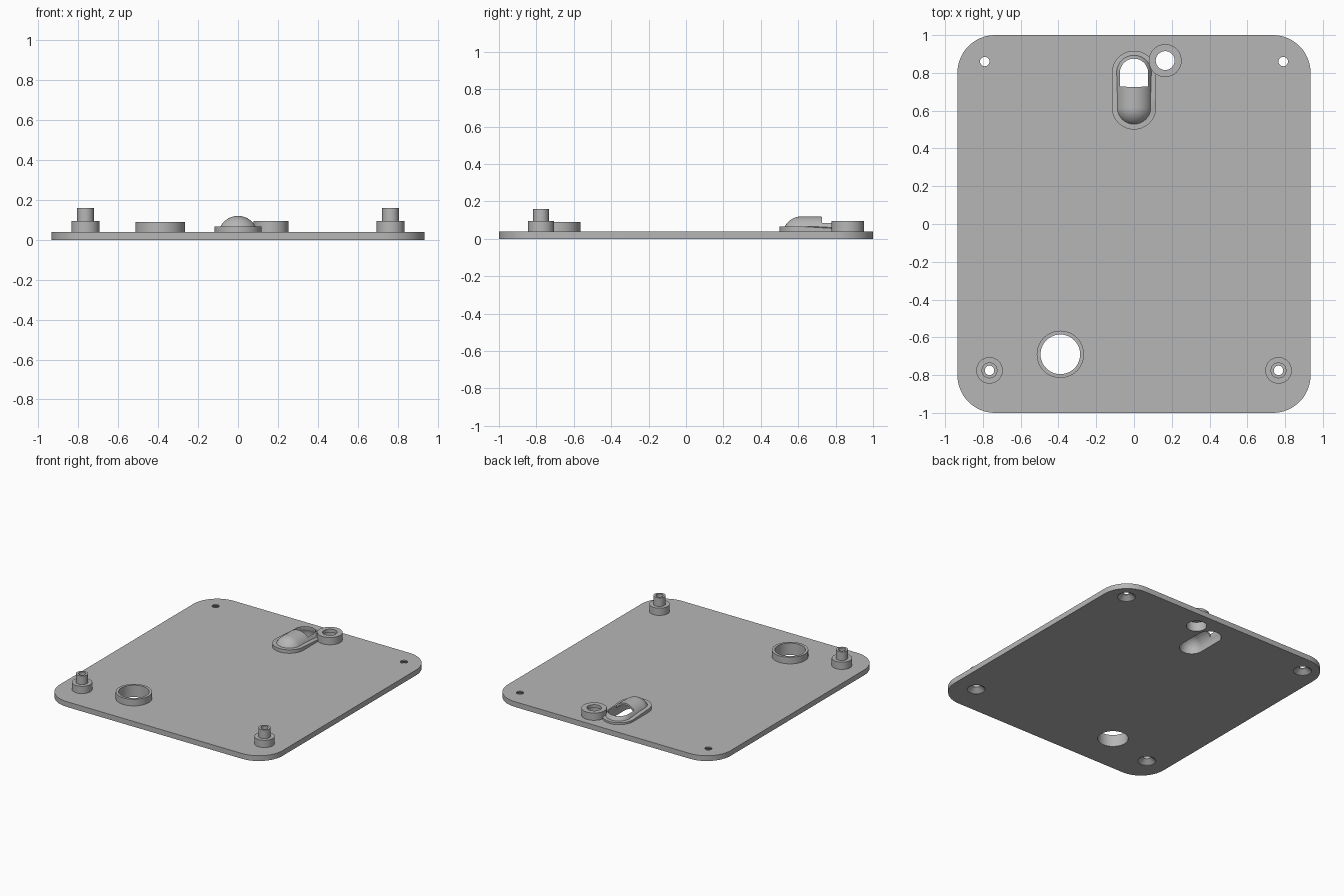
import bpy, bmesh, math
from mathutils import Vector, Matrix

if "Cube" in bpy.data.objects:
    bpy.data.objects.remove(bpy.data.objects["Cube"])

grey = bpy.data.materials.new("grey_plastic")
grey.diffuse_color = (0.47, 0.47, 0.47, 1)
grey.use_nodes = True
grey.node_tree.nodes["Principled BSDF"].inputs["Base Color"].default_value = grey.diffuse_color
T = 0.04  # plate thickness


def finish(name, bm):
    bmesh.ops.recalc_face_normals(bm, faces=bm.faces[:])
    me = bpy.data.meshes.new(name)
    bm.to_mesh(me)
    bm.free()
    ob = bpy.data.objects.new(name, me)
    bpy.context.collection.objects.link(ob)
    me.materials.append(grey)
    return ob


def lathe(name, x, y, profile, closed=True, n=48):
    """Revolve (radius, z) points; closed loops make tubes, open ones get caps."""
    bm = bmesh.new()
    rings = [[bm.verts.new((x + r * math.cos(2 * math.pi * i / n),
                            y + r * math.sin(2 * math.pi * i / n), z))
              for i in range(n)] for r, z in profile]
    pairs = list(zip(rings, rings[1:]))
    if closed:
        pairs.append((rings[-1], rings[0]))
    else:
        bm.faces.new(rings[0])
        bm.faces.new(rings[-1])
    for a, b in pairs:
        for i in range(n):
            j = (i + 1) % n
            bm.faces.new((a[i], a[j], b[j], b[i]))
    return finish(name, bm)


def hull(name, points):
    bm = bmesh.new()
    for p in points:
        bm.verts.new(p)
    bmesh.ops.remove_doubles(bm, verts=bm.verts[:], dist=1e-5)
    bmesh.ops.convex_hull(bm, input=bm.verts[:])
    loose = [v for v in bm.verts if not v.link_faces]
    bmesh.ops.delete(bm, geom=loose, context='VERTS')
    bmesh.ops.dissolve_limit(bm, angle_limit=0.002, verts=bm.verts[:], edges=bm.edges[:])
    return finish(name, bm)


def circle(x, y, z, r, n=48):
    return [Vector((x + r * math.cos(2 * math.pi * i / n),
                    y + r * math.sin(2 * math.pi * i / n), z)) for i in range(n)]


def ball(y, z, r, floor):
    """Upper half of a ball, with nothing lower than floor."""
    pts = []
    for k in range(13):
        a = math.pi / 2 * k / 12
        pts += circle(0, y, max(z + r * math.sin(a), floor), max(r * math.cos(a), 1e-6))
    return pts


def cut(ob, *cutters):
    bpy.context.view_layer.objects.active = ob
    for c in cutters:
        m = ob.modifiers.new("cut", 'BOOLEAN')
        m.operation, m.solver, m.object = 'DIFFERENCE', 'EXACT', c
        bpy.ops.object.modifier_apply(modifier=m.name)


# Positions
screw_x, screw_y = 0.79, 0.86
boss_x, boss_y = 0.765, -0.775
port = (-0.39, -0.69)
eyelet = (0.165, 0.865)
y0, y1 = 0.617, 0.80      # ends of the hanger slot

# Rounded base plate
plate = hull("base_plate", [p for sx in (-1, 1) for sy in (-1, 1) for z in (0, T)
                            for p in circle(sx * 0.735, sy * 0.8, z, 0.2, 64)])

# Helper shapes for the hanger cavity and its entry slot
cavity = hull("cavity_cutter", ball(y0, 0.02, 0.085, 0.02) + ball(y1, 0.02, 0.085, 0.02)
              + circle(0, y0, -0.1, 0.085) + circle(0, y1, -0.1, 0.085))
slot = hull("slot_cutter", [p for z in (-0.1, 0.3) for p in circle(0, y1, z, 0.075)
                            + [Vector((sx * 0.075, 0.728, z)) for sx in (-1, 1)]])

# Holes through the plate, countersunk from below at the corners
holes = [lathe("hole_cutter", *port, [(0.105, -0.1), (0.105, 0.2)], False),
         lathe("hole_cutter", *eyelet, [(0.07, -0.1), (0.07, 0.2)], False)]
for sx in (-1, 1):
    for x, y in ((screw_x, screw_y), (boss_x, boss_y)):
        holes.append(lathe("hole_cutter", sx * x, y,
                           [(0.062, -0.01), (0.062, 0.002), (0.025, 0.032), (0.025, 0.2)], False))
cut(plate, cavity, *holes)

# Hanger: sloping collar and domed hood
collar = hull("hanger_collar", circle(0, y0, T, 0.117) + circle(0, y0, 0.066, 0.117)
              + circle(0, y1, T, 0.117) + circle(0, y1, 0.055, 0.117))
hood = hull("hanger_hood", ball(y0, 0.02, 0.1, T) + ball(y1, 0.02, 0.1, T))
eyelet_hole = lathe("eyelet_cutter", *eyelet, [(0.075, -0.1), (0.075, 0.2)], False)
for part in (collar, hood):
    cut(part, cavity, slot, eyelet_hole)

# Raised rings
port_ring = lathe("port_ring", *port, [(0.125, T), (0.125, 0.09), (0.105, 0.09), (0.105, T)])
eyelet_ring = lathe("eyelet_ring", *eyelet, [(0.087, T), (0.087, 0.095), (0.05, 0.095),
                                             (0.05, 0.07), (0.07, 0.07), (0.07, T)])

# Stepped locating bosses
bosses = [lathe(side + "_boss", s * boss_x, boss_y,
                [(0.07, T), (0.07, 0.095), (0.042, 0.095), (0.042, 0.16), (0.025, 0.16), (0.025, T)])
          for side, s in (("left", -1), ("right", 1))]

for c in [cavity, slot, eyelet_hole] + holes:
    bpy.data.objects.remove(c)

# Smooth the round walls, keep the edges crisp
for ob in (plate, collar, hood, port_ring, eyelet_ring, *bosses):
    bpy.ops.object.select_all(action='DESELECT')
    ob.select_set(True)
    bpy.context.view_layer.objects.active = ob
    bpy.ops.object.shade_smooth_by_angle(angle=math.radians(30))
